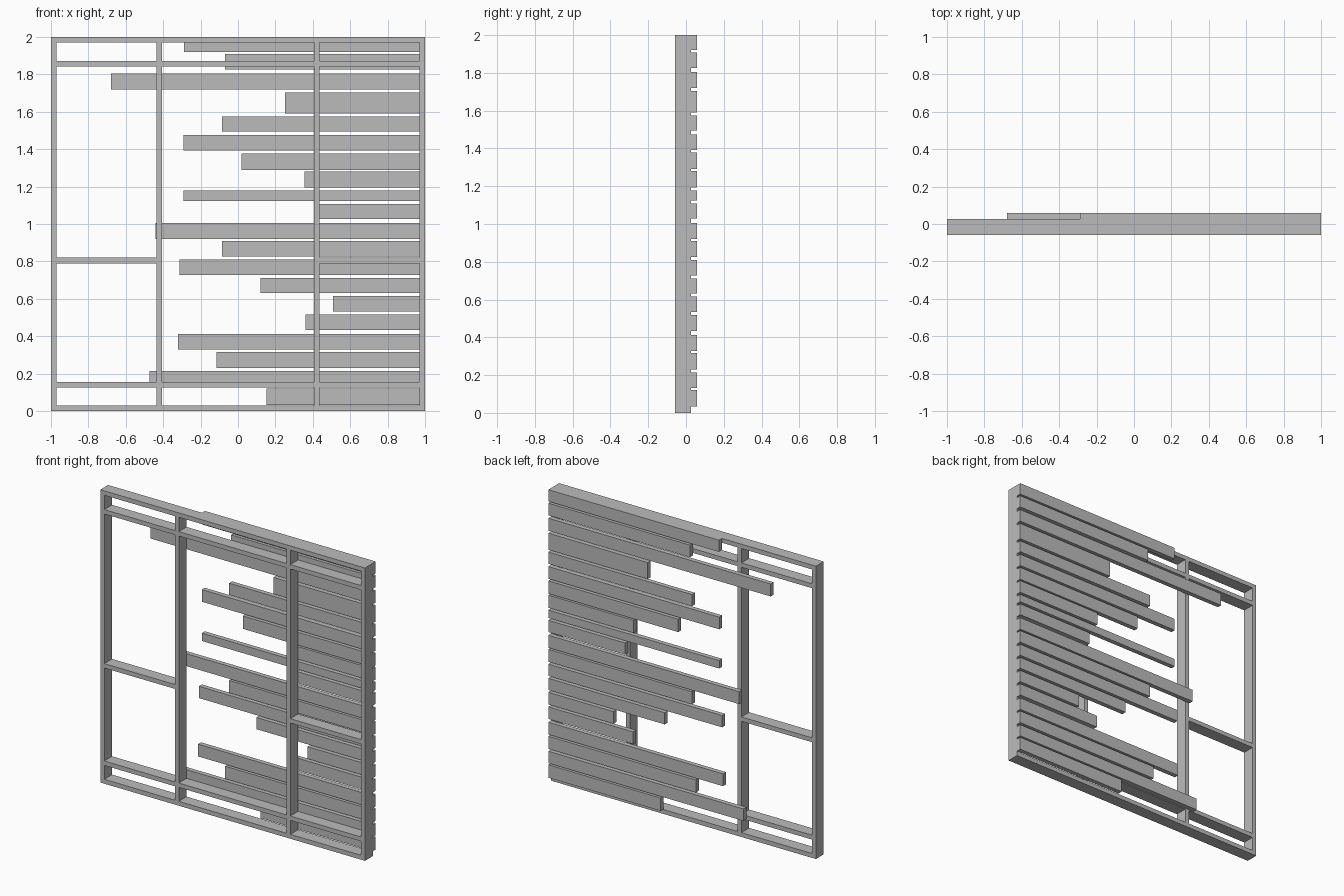
import bpy
import bmesh

cube = bpy.data.objects.get("Cube")
if cube:
    bpy.data.objects.remove(cube, do_unlink=True)

# Single plain grey
grey = bpy.data.materials.new("plain grey")
grey.use_nodes = True
colour = (0.5, 0.5, 0.5, 1)
grey.diffuse_color = colour
grey.node_tree.nodes["Principled BSDF"].inputs["Base Color"].default_value = colour

FRONT, JOINT, BACK = -0.058, 0.026, 0.058
BAR = 0.03


def box(name, x, y, z):
    """Axis-aligned box from (low, high) ranges."""
    bm = bmesh.new()
    bmesh.ops.create_cube(bm, size=1)
    for v in bm.verts:
        v.co = [r[0] if c < 0 else r[1] for c, r in zip(v.co, (x, y, z))]
    mesh = bpy.data.meshes.new(name)
    bm.to_mesh(mesh)
    bm.free()
    mesh.materials.append(grey)
    obj = bpy.data.objects.new(name, mesh)
    bpy.context.collection.objects.link(obj)


depth = (FRONT, JOINT)

# Upright posts, evenly named from right to left
posts = [-1, -0.437, 0.406, 1 - BAR]
for i, x in enumerate(posts):
    box(f"post_{i + 1}", (x, x + BAR), depth, (0, 2))

# Rails fitted between the posts; the middle rail skips the centre bay
rails = {"bottom_rail": 0, "lower_rail": 0.125, "middle_rail": 0.79,
         "upper_rail": 1.842, "top_rail": 2 - BAR}
for name, z in rails.items():
    for bay in range(3):
        if name == "middle_rail" and bay == 1:
            continue
        box(f"{name}_{bay + 1}", (posts[bay] + BAR, posts[bay + 1]),
            depth, (z, z + BAR))

# Back slats of uneven length: free end, bottom, top
slats = [
    (-0.29, 1.92, 2.0), (-0.07, 1.825, 1.908), (-0.68, 1.72, 1.805),
    (0.25, 1.59, 1.703), (-0.085, 1.494, 1.574), (-0.292, 1.392, 1.475),
    (0.018, 1.29, 1.378), (0.355, 1.194, 1.28), (-0.292, 1.124, 1.178),
    (0.42, 1.028, 1.108), (-0.442, 0.921, 1.006), (-0.085, 0.825, 0.91),
    (-0.314, 0.728, 0.809), (0.12, 0.632, 0.712), (0.507, 0.533, 0.616),
    (0.36, 0.434, 0.517), (-0.32, 0.328, 0.412), (-0.115, 0.23, 0.316),
    (-0.474, 0.132, 0.214), (0.152, 0.033, 0.121),
]
for i, (end, low, high) in enumerate(slats):
    box(f"slat_{i + 1}", (end, 1), (JOINT, BACK), (low, high))
